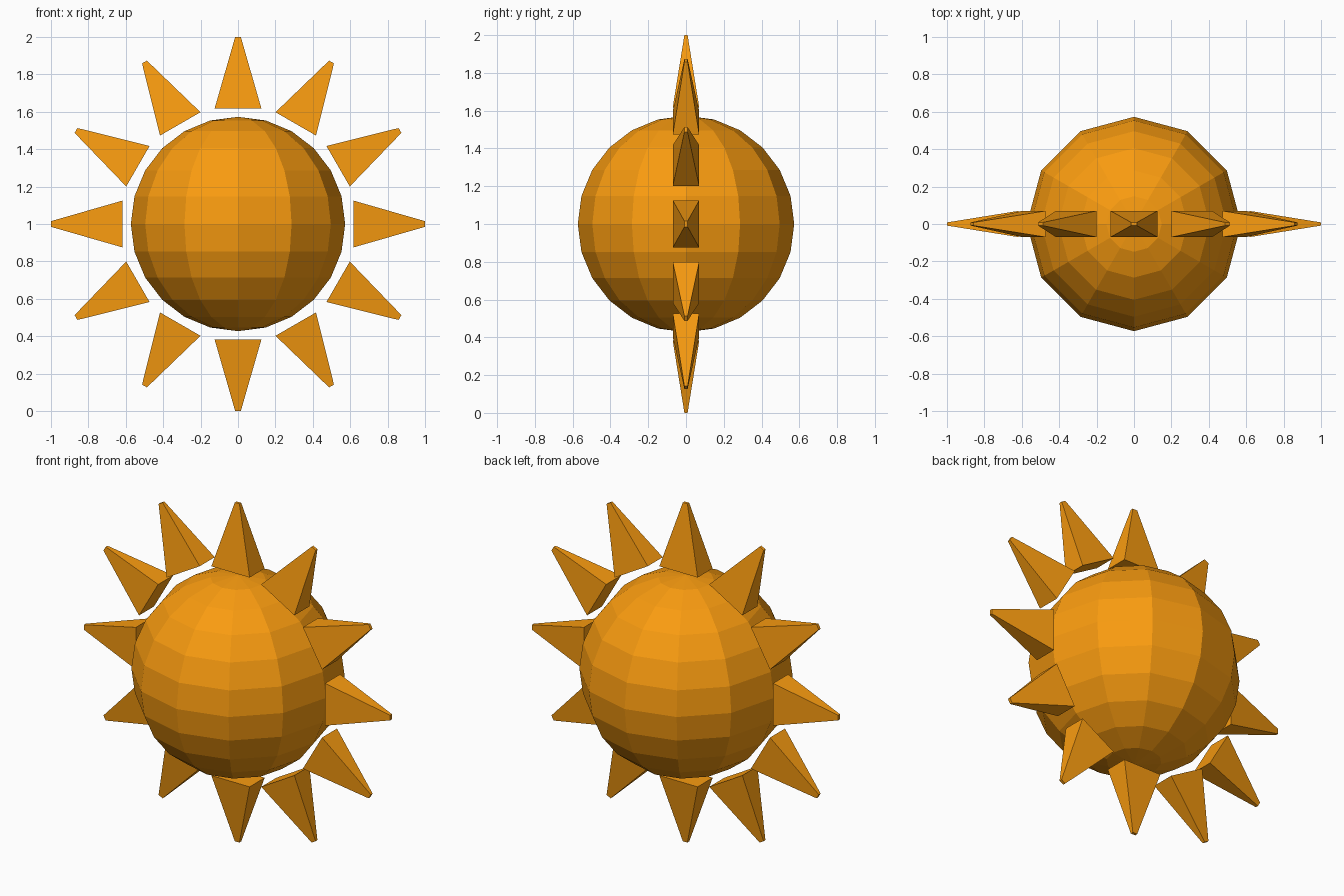
import bpy, bmesh, math
from mathutils import Matrix

if "Cube" in bpy.data.objects:
    bpy.data.objects.remove(bpy.data.objects["Cube"])

CENTER = Matrix.Translation((0, 0, 1))

gold = bpy.data.materials.new("golden_orange")
gold.diffuse_color = (0.95, 0.33, 0.005, 1)
gold.use_nodes = True
gold.node_tree.nodes["Principled BSDF"].inputs["Base Color"].default_value = gold.diffuse_color


def finish(bm, name):
    mesh = bpy.data.meshes.new(name)
    bmesh.ops.recalc_face_normals(bm, faces=bm.faces)
    bm.to_mesh(mesh)
    bm.free()
    mesh.materials.append(gold)
    bpy.context.collection.objects.link(bpy.data.objects.new(name, mesh))


# faceted sun ball
bm = bmesh.new()
bmesh.ops.create_uvsphere(bm, u_segments=12, v_segments=12, radius=0.573, matrix=CENTER)
finish(bm, "sun_ball")

# ring of twelve tapered four-sided rays
HALF_WIDTH, HALF_DEPTH, TIP = 0.125, 0.07, 0.12
INNER, OUTER = 0.618, 1.0
for i in range(12):
    bm = bmesh.new()
    bmesh.ops.create_cube(bm, size=2)
    for v in bm.verts:
        top = v.co.z > 0
        taper = TIP if top else 1
        v.co.x *= HALF_WIDTH * taper
        v.co.y *= HALF_DEPTH * taper
        v.co.z = OUTER if top else INNER
    bm.transform(CENTER @ Matrix.Rotation(math.radians(30 * i), 4, 'Y'))
    finish(bm, f"ray_{i + 1:02d}")
